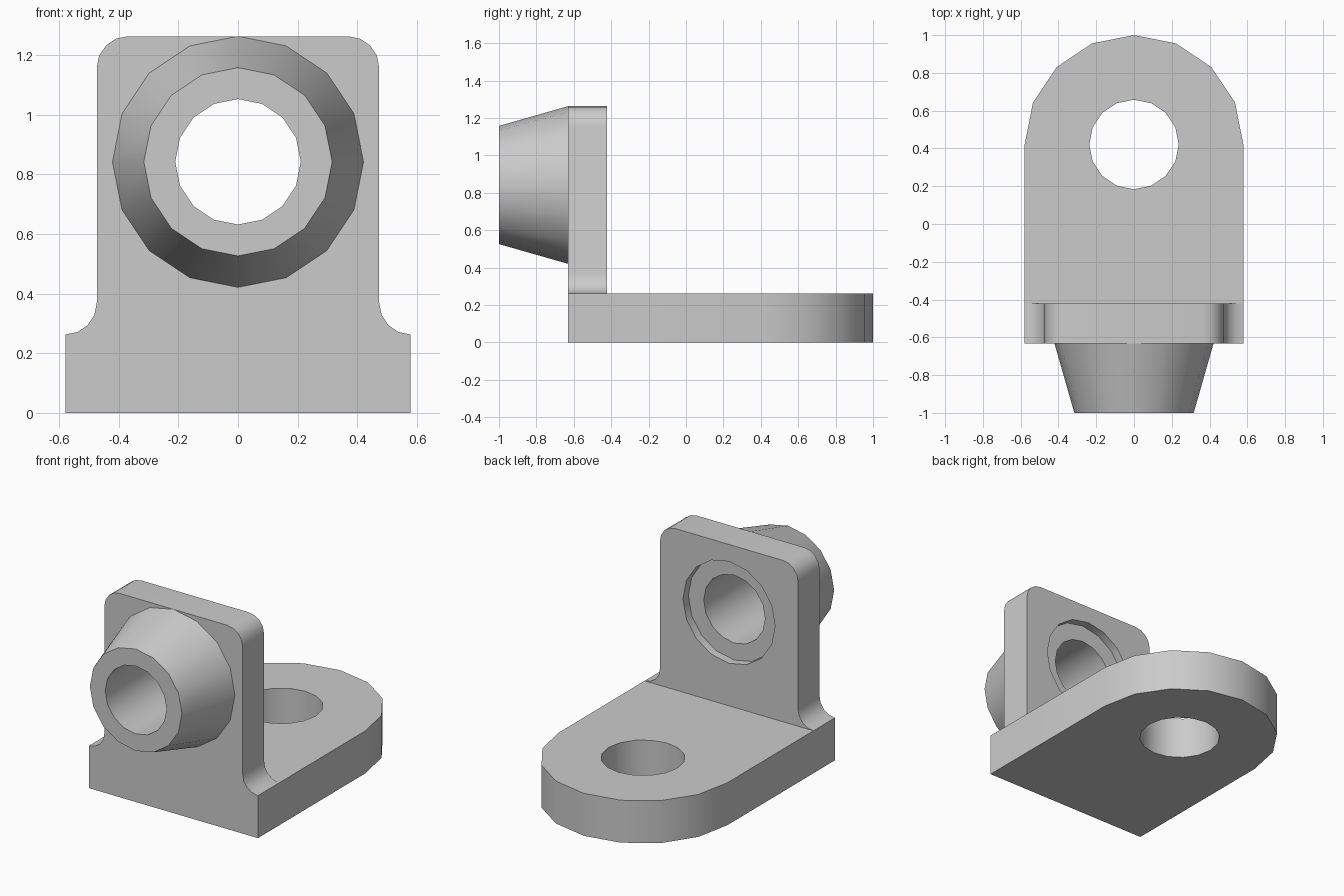
import bpy, bmesh
from math import radians, sin, cos, pi
from mathutils import Matrix, Vector

cube = bpy.data.objects.get("Cube")
if cube:
    bpy.data.objects.remove(cube, do_unlink=True)

U = 1 / 19          # design unit: the bracket is 38 units long
SIDES = 16          # sides of every full round

grey = bpy.data.materials.new("plain grey")
grey.use_nodes = True
colour = (0.6, 0.6, 0.6, 1)
grey.diffuse_color = colour
grey.node_tree.nodes["Principled BSDF"].inputs["Base Color"].default_value = colour


def finish(name, bm):
    bmesh.ops.recalc_face_normals(bm, faces=bm.faces)
    mesh = bpy.data.meshes.new(name)
    bm.to_mesh(mesh)
    bm.free()
    mesh.materials.append(grey)
    obj = bpy.data.objects.new(name, mesh)
    bpy.context.collection.objects.link(obj)
    return obj


def arc(cx, cy, r, start, end, steps):
    angles = [radians(start + (end - start) * i / steps) for i in range(steps + 1)]
    return [(cx + r * cos(a), cy + r * sin(a)) for a in angles]


def prism(name, outline, to_3d, direction):
    """Extrude a flat outline, given in units, along a direction."""
    bm = bmesh.new()
    face = bm.faces.new([bm.verts.new(Vector(to_3d(*p)) * U) for p in outline])
    ext = bmesh.ops.extrude_face_region(bm, geom=[face], use_keep_orig=True)
    moved = [v for v in ext["geom"] if isinstance(v, bmesh.types.BMVert)]
    bmesh.ops.translate(bm, verts=moved, vec=Vector(direction) * U)
    return finish(name, bm)


def round_bar(name, r1, r2, start, end):
    """Cylinder or cone between two points, given in units."""
    a, b = Vector(start) * U, Vector(end) * U
    bm = bmesh.new()
    turn = Matrix.Rotation(pi / 2, 4, 'X') if a.z == b.z else Matrix()
    bmesh.ops.create_cone(bm, cap_ends=True, segments=SIDES, radius1=r1 * U,
                          radius2=r2 * U, depth=(b - a).length,
                          matrix=Matrix.Translation((a + b) / 2) @ turn)
    return finish(name, bm)


def combine(target, other, operation):
    mod = target.modifiers.new(operation.title(), 'BOOLEAN')
    mod.operation, mod.solver, mod.object = operation, 'EXACT', other
    bpy.context.view_layer.objects.active = target
    bpy.ops.object.modifier_apply(modifier=mod.name)
    bpy.data.objects.remove(other, do_unlink=True)


# Foot with a rounded back end
foot = [(-11, -12), (11, -12)] + arc(0, 8, 11, 0, 180, 8)
bracket = prism("bracket", foot, lambda x, y: (x, y, 0), (0, 0, 5))

# Upright with concave fillets at its foot and rounded top corners
half = [(11, 0)] + arc(11, 7, 2, 270, 180, 4) + arc(7, 22, 2, 0, 90, 4)
upright = prism("upright", half + [(-x, z) for x, z in reversed(half)],
                lambda x, z: (x, -12, z), (0, 4, 0))
combine(bracket, upright, 'UNION')

# Tapered boss on the front
combine(bracket, round_bar("boss", 8, 6, (0, -12, 16), (0, -19, 16)), 'UNION')

# Bore through the boss, shallow recess at its back, and hole in the foot
for name, r, start, end in (
        ("bore", 4, (0, -6, 16), (0, -20, 16)),
        ("recess", 6, (0, -7, 16), (0, -9, 16)),
        ("foot_hole", 4.5, (0, 8, -1), (0, 8, 6))):
    combine(bracket, round_bar(name, r, r, start, end), 'DIFFERENCE')

# Soft rounds, crisp corners
bpy.ops.object.select_all(action='DESELECT')
bracket.select_set(True)
bpy.context.view_layer.objects.active = bracket
bpy.ops.object.shade_smooth_by_angle(angle=radians(30))
